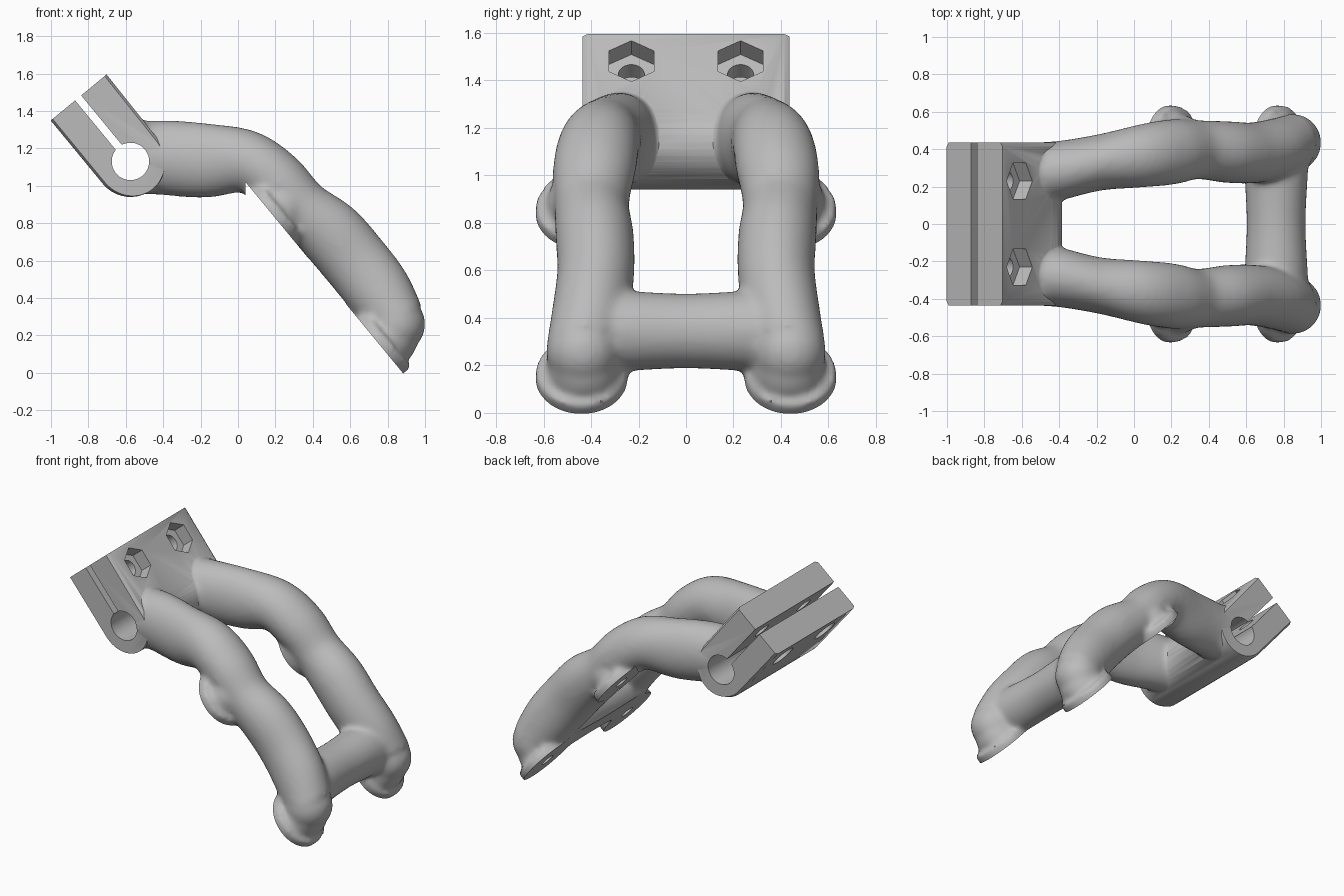
import bpy, bmesh, math
from mathutils import Vector, Matrix

if "Cube" in bpy.data.objects:
    bpy.data.objects.remove(bpy.data.objects["Cube"])

grey = bpy.data.materials.new("plain grey")
grey.use_nodes = True
grey.diffuse_color = (0.5, 0.5, 0.5, 1)
grey.node_tree.nodes["Principled BSDF"].inputs["Base Color"].default_value = (0.5, 0.5, 0.5, 1)

# Tilted axes shared by the clamp and the flat mounting plane
U = Vector((0.636, 0, -0.772)).normalized()
Y = Vector((0, 1, 0))
V = Vector((-U.z, 0, U.x))
CLAMP = Vector((-0.575, 0, 1.13))
PLANE = Vector((0.04, 0, 1.02))
FEET = [(s, side * 0.44) for s in (0.234, 1.133) for side in (-1, 1)]
BOLTS = (-0.23, 0.23)


def at(origin, u, y, v):
    return origin + U * u + Y * y + V * v


def loft(bm, rings):
    """Skin a list of equal rings and cap both ends."""
    rows = [[bm.verts.new(p) for p in ring] for ring in rings]
    n = len(rows[0])
    for a, b in zip(rows, rows[1:]):
        for i in range(n):
            bm.faces.new((a[i], a[(i + 1) % n], b[(i + 1) % n], b[i]))
    bm.faces.new(rows[0][::-1])
    bm.faces.new(rows[-1])


def ring(center, a, b, n=32):
    turns = [math.tau * i / n for i in range(n)]
    return [center + a * math.cos(t) + b * math.sin(t) for t in turns]


def drum(bm, origin, u, y, low, high, radius, n=40):
    """Cylinder standing along the V axis."""
    loft(bm, [ring(at(origin, u, y, v), U * radius, Y * radius, n) for v in (low, high)])


def ball(bm, center, radius):
    bmesh.ops.create_uvsphere(bm, u_segments=32, v_segments=20, radius=radius,
                              matrix=Matrix.Translation(center))


def make(name, bm):
    bmesh.ops.recalc_face_normals(bm, faces=bm.faces)
    mesh = bpy.data.meshes.new(name)
    bm.to_mesh(mesh)
    bm.free()
    obj = bpy.data.objects.new(name, mesh)
    bpy.context.collection.objects.link(obj)
    mesh.materials.append(grey)
    return obj


def modify(obj, kind, **settings):
    bpy.context.view_layer.objects.active = obj
    mod = obj.modifiers.new(kind, kind)
    for key, value in settings.items():
        setattr(mod, key, value)
    bpy.ops.object.modifier_apply(modifier=mod.name)


def combine(obj, other, operation):
    other.hide_render = True
    modify(obj, 'BOOLEAN', object=other, operation=operation, solver='EXACT')
    bpy.data.objects.remove(other)


def spline(points, steps=6):
    """Catmull-Rom interpolation through vectors of any size."""
    p = [points[0]] + points + [points[-1]]
    out = []
    for a, b, c, d in zip(p, p[1:], p[2:], p[3:]):
        for i in range(steps):
            t = i / steps
            out.append((b * 2 + (c - a) * t + (a * 2 - b * 5 + c * 4 - d) * t * t
                        + (b * 3 - a - c * 3 + d) * t ** 3) * 0.5)
    return out + [points[-1]]


def clamp_block(bm, scale, half):
    """Rounded-nose block with slightly eased ends."""
    arc = [math.pi / 2 - math.pi * i / 20 for i in range(21)]
    shape = [(-0.44, -0.19), (-0.44, 0.197)]
    shape += [(0.19 * math.cos(t), 0.19 * math.sin(t)) for t in arc]
    rings = []
    for y, ease in ((-half, 0.93), (0.02 - half, 1), (half - 0.02, 1), (half, 0.93)):
        rings.append([at(CLAMP, u * scale, y, v * scale * ease) for u, v in shape])
    loft(bm, rings)


# Arms: x, y, z, half width, half height
ARM = [(-0.58, .27, 1.15, .165, .19), (-0.40, .285, 1.15, .16, .2),
       (-0.18, .33, 1.135, .152, .2), (0.04, .365, 1.13, .17, .17),
       (0.204, .385, 1.03, .175, .16), (0.336, .397, .88, .158, .16),
       (0.495, .385, .747, .165, .18), (0.627, .38, .596, .163, .182),
       (0.75, .40, .439, .163, .178), (0.847, .43, .284, .158, .155)]
bm = bmesh.new()
path = spline([Vector(p) for p in ARM])
for side in (-1, 1):
    rings = []
    for i, p in enumerate(path):
        d = path[min(i + 1, len(path) - 1)] - path[max(i - 1, 0)]
        normal = Vector((-d[2], 0, d[0])).normalized()
        rings.append(ring(Vector((p[0], side * p[1], p[2])), Y * p[3], normal * p[4]))
    loft(bm, rings)
    ball(bm, Vector((0.847, side * 0.435, 0.26)), 0.155)

# Cross bar that flares into the arms
bar = [Vector((y, r)) for y, r in ((-.42, .17), (-.27, .17), (0, .158), (.27, .17), (.42, .17))]
loft(bm, [ring(Vector((0.76, p[0], 0.345)), Vector((p[1], 0, 0)), Vector((0, 0, p[1])))
          for p in spline(bar)])

# Mounting feet with domed bosses
for s, y in FEET:
    drum(bm, PLANE, s, y, -0.04, 0.055, 0.195)
    ball(bm, at(PLANE, s, y * 0.98, 0.06), 0.155)

# Core that the arms blend into, then melt everything together
clamp_block(bm, 0.97, 0.415)
body = make("bracket", bm)
modify(body, 'REMESH', mode='VOXEL', voxel_size=0.016)
modify(body, 'SMOOTH', factor=0.5, iterations=14)

# Crisp clamp jaws
bm = bmesh.new()
clamp_block(bm, 1, 0.435)
combine(body, make("clamp_jaws", bm), 'UNION')

# Bore, nut pockets, counterbores and the flat underside
bm = bmesh.new()
loft(bm, [ring(at(CLAMP, 0, y, 0), U * 0.1, V * 0.1, 48) for y in (-1, 1)])
for y in BOLTS:
    drum(bm, CLAMP, -0.295, y, 0.105, 0.35, 0.11, 6)
    drum(bm, CLAMP, -0.295, y, -0.35, -0.13, 0.08)
wedge = [PLANE, at(PLANE, 1.7, 0, 0), Vector((0.04, 0, -0.4))]
loft(bm, [[p + Y * y for p in wedge] for y in (-1, 1)])
combine(body, make("main_cutter", bm), 'DIFFERENCE')

# Clamp slot
bm = bmesh.new()
loft(bm, [[at(CLAMP, u, y, v) for u, v in ((-.6, -.021), (0, -.021), (0, .021), (-.6, .021))]
          for y in (-1, 1)])
combine(body, make("slot_cutter", bm), 'DIFFERENCE')

# Bolt holes through the jaws and screw holes in the feet
bm = bmesh.new()
for y in BOLTS:
    drum(bm, CLAMP, -0.295, y, -0.3, 0.3, 0.055)
for s, y in FEET:
    drum(bm, PLANE, s, y, -0.1, 0.13, 0.045, 24)
combine(body, make("hole_cutter", bm), 'DIFFERENCE')

# Smooth shading with sharp cut edges
bpy.ops.object.select_all(action='DESELECT')
body.select_set(True)
bpy.context.view_layer.objects.active = body
bpy.ops.object.shade_smooth_by_angle(angle=math.radians(35))
